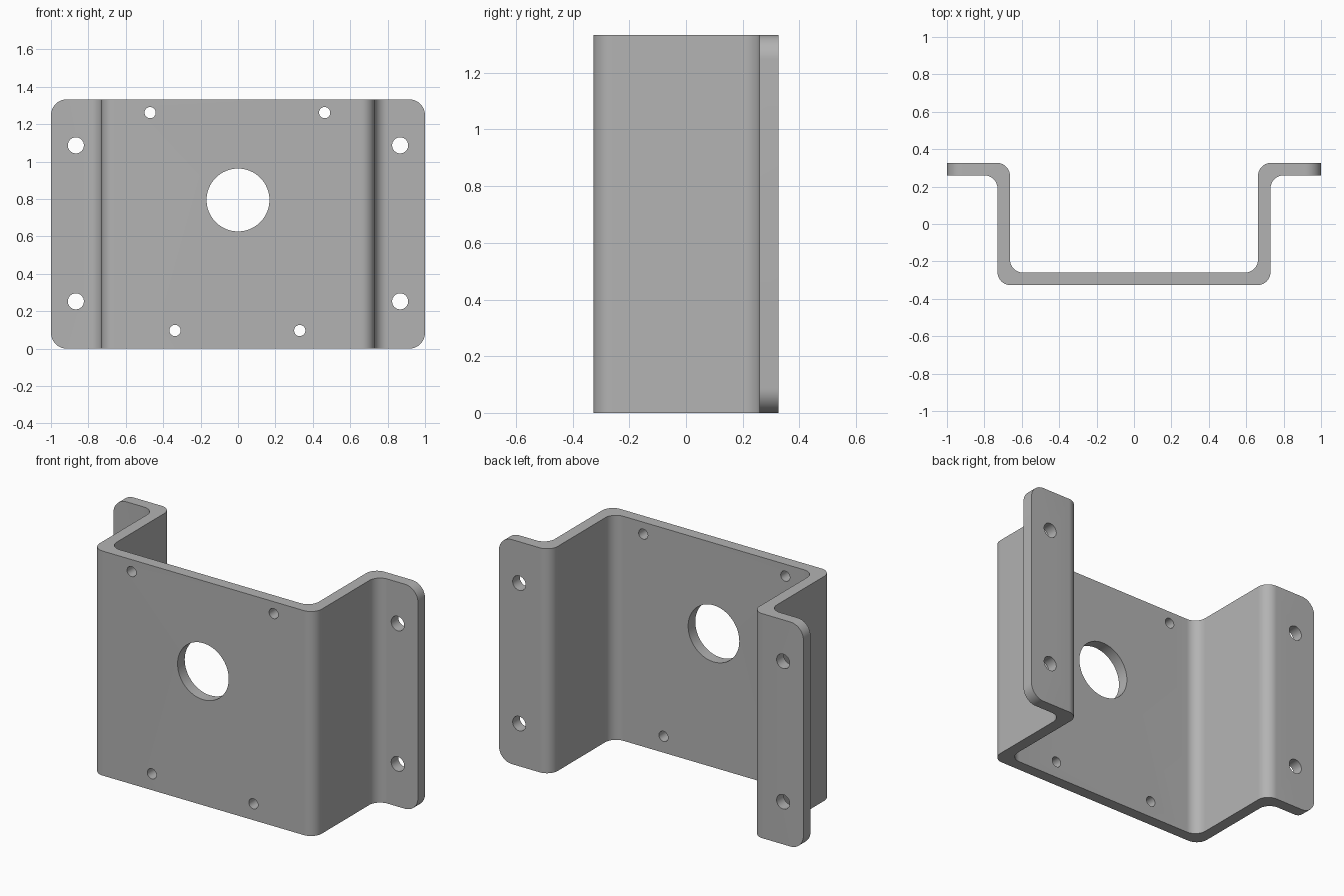
import bpy, bmesh, math
from mathutils import Vector

cube = bpy.data.objects.get("Cube")
if cube:
    bpy.data.objects.remove(cube, do_unlink=True)

HEIGHT, DEPTH, THICK, BEND = 1.333, 0.327, 0.067, 0.07
WALL_OUT, CORNER = 0.73, 0.085
WALL_IN = WALL_OUT - THICK

steel = bpy.data.materials.new("steel grey")
steel.use_nodes = True
GREY = (0.45, 0.45, 0.45, 1)
steel.diffuse_color = GREY
steel.node_tree.nodes["Principled BSDF"].inputs["Base Color"].default_value = GREY


def rounded(points, radii, steps=12):
    """Replace each right-angle corner that has a radius by an arc."""
    out = []
    for i, p in enumerate(points):
        p, r = Vector(p), radii[i]
        if not r:
            out.append(p)
            continue
        a = (Vector(points[i - 1]) - p).normalized()
        b = (Vector(points[(i + 1) % len(points)]) - p).normalized()
        for s in range(steps + 1):
            t = s / steps * math.pi / 2
            out.append(p + r * (a * (1 - math.sin(t)) + b * (1 - math.cos(t))))
    return out


def prism(name, outline, start, end):
    """Extrude an outline of 3D points from start to end offsets."""
    bm = bmesh.new()
    face = bm.faces.new([bm.verts.new(p + start) for p in outline])
    new = bmesh.ops.extrude_face_region(bm, geom=[face])["geom"]
    bmesh.ops.translate(bm, vec=end - start,
                        verts=[v for v in new if isinstance(v, bmesh.types.BMVert)])
    bmesh.ops.recalc_face_normals(bm, faces=bm.faces)
    mesh = bpy.data.meshes.new(name)
    bm.to_mesh(mesh)
    bm.free()
    obj = bpy.data.objects.new(name, mesh)
    bpy.context.collection.objects.link(obj)
    mesh.materials.append(steel)
    return obj


def cut(target, cutter, operation):
    """Apply one boolean and drop the cutter."""
    mod = target.modifiers.new("cut", "BOOLEAN")
    mod.operation, mod.solver, mod.object = operation, "EXACT", cutter
    bpy.context.view_layer.objects.active = target
    bpy.ops.object.modifier_apply(modifier=mod.name)
    bpy.data.objects.remove(cutter, do_unlink=True)


# Bent sheet: hat-shaped section, mirrored about x = 0
half = [(1, DEPTH, 0), (WALL_IN, DEPTH, BEND), (WALL_IN, THICK - DEPTH, BEND)]
under = [(WALL_OUT, -DEPTH, BEND), (WALL_OUT, DEPTH - THICK, BEND), (1, DEPTH - THICK, 0)]
flip = lambda pts: [(-x, y, r) for x, y, r in reversed(pts)]
section = half + flip(half) + flip(under) + under
# order: back side right to left, then front side left to right
outline = rounded([(x, y) for x, y, r in section], [r for x, y, r in section])
bracket = prism("mounting_bracket", [Vector((p.x, p.y, 0)) for p in outline],
                Vector(), Vector((0, 0, HEIGHT)))

# Rounded flange corners
plate = rounded([(-1, 0), (1, 0), (1, HEIGHT), (-1, HEIGHT)], [CORNER] * 4)
cut(bracket, prism("corner_cutter", [Vector((p.x, 0, p.y)) for p in plate],
                   Vector((0, -1, 0)), Vector((0, 1, 0))), "INTERSECT")

# Centre opening, web holes and flange holes: x, z, radius
holes = [(0, 0.795, 0.168), (-0.47, 1.262, 0.03), (0.463, 1.262, 0.03),
         (-0.337, 0.097, 0.03), (0.33, 0.097, 0.03)]
holes += [(s * 0.867, z, 0.043) for s in (-1, 1) for z in (0.253, 1.087)]
for x, z, r in holes:
    n = 64 if r > 0.1 else 32
    ring = [Vector((x + r * math.cos(k * math.tau / n), 0, z + r * math.sin(k * math.tau / n)))
            for k in range(n)]
    cut(bracket, prism("hole_cutter", ring, Vector((0, -1, 0)), Vector((0, 1, 0))), "DIFFERENCE")

# Smooth bends and hole walls, crisp sheet edges
bpy.ops.object.select_all(action="DESELECT")
bracket.select_set(True)
bpy.context.view_layer.objects.active = bracket
bpy.ops.object.shade_smooth_by_angle(angle=math.radians(30))
